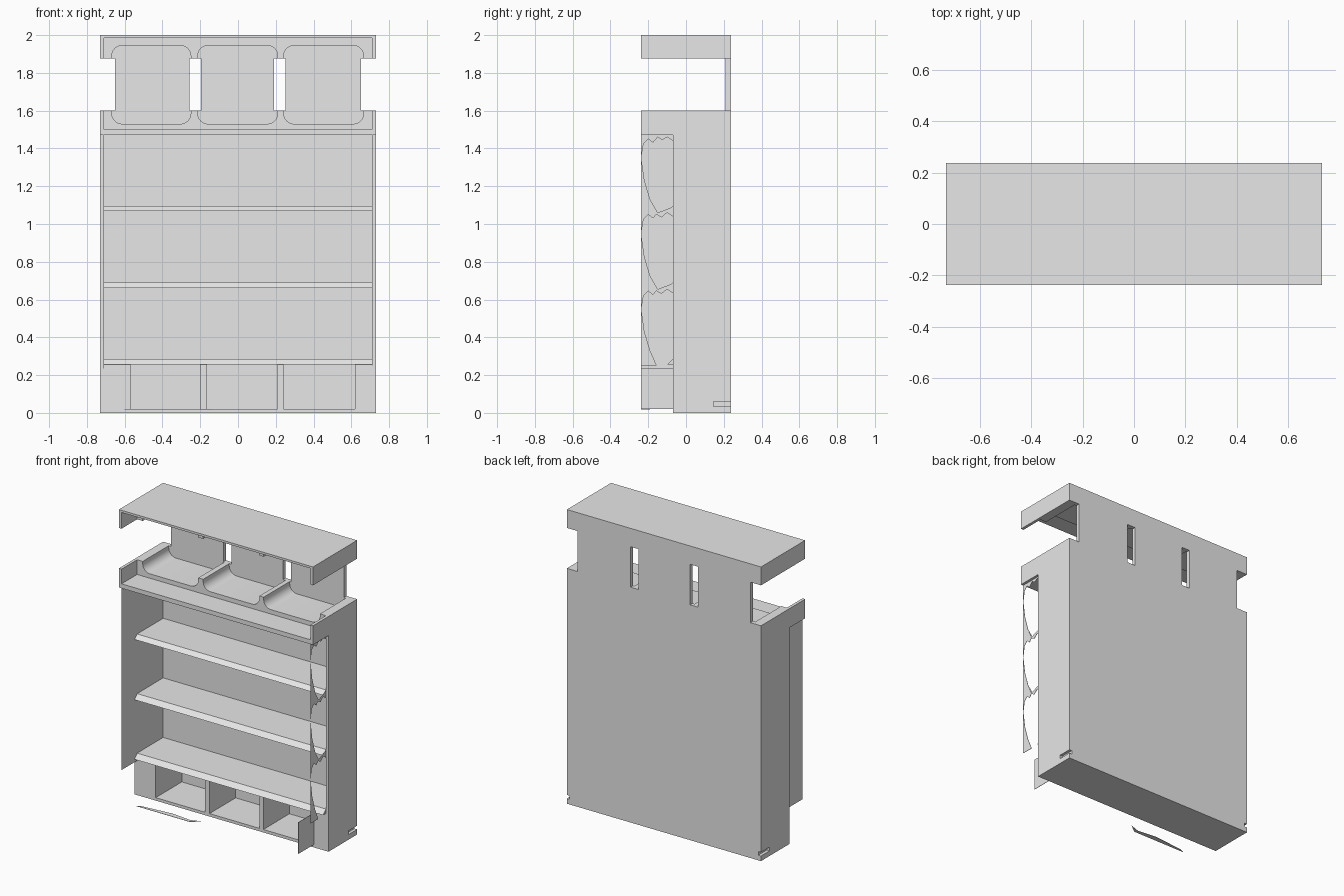
import bpy, bmesh, math

if "Cube" in bpy.data.objects:
    bpy.data.objects.remove(bpy.data.objects["Cube"])

grey = bpy.data.materials.new("light_grey")
grey.use_nodes = True
grey.diffuse_color = (0.8, 0.8, 0.8, 1)
grey.node_tree.nodes["Principled BSDF"].inputs["Base Color"].default_value = (0.8, 0.8, 0.8, 1)

W, IN, F, B = 0.73, 0.71, -0.237, 0.237   # outer and inner half width, front, back
BODY, BACK = -0.07, 0.21                  # body front, inside face of the back
GAP_LOW, GAP_TOP = 1.6, 1.875             # open band in the upper compartment


def prism(name, points, axis, a, b):
    """Extrude a flat outline from a to b along one axis."""
    place = {"x": lambda u, v, d: (d, u, v),
             "y": lambda u, v, d: (u, d, v),
             "z": lambda u, v, d: (u, v, d)}[axis]
    bm = bmesh.new()
    ends = [[bm.verts.new(place(u, v, d)) for u, v in points] for d in (a, b)]
    for ring in ends:
        bm.faces.new(ring)
    n = len(points)
    for i in range(n):
        j = (i + 1) % n
        bm.faces.new((ends[0][i], ends[0][j], ends[1][j], ends[1][i]))
    bmesh.ops.recalc_face_normals(bm, faces=bm.faces)
    mesh = bpy.data.meshes.new(name)
    bm.to_mesh(mesh)
    bm.free()
    mesh.materials.append(grey)
    ob = bpy.data.objects.new(name, mesh)
    bpy.context.collection.objects.link(ob)
    return ob


def box(name, x0, x1, y0, y1, z0, z1):
    return prism(name, [(x0, y0), (x1, y0), (x1, y1), (x0, y1)], "z", z0, z1)


# Side walls: deep at the top, set back below, with a slot near the foot
side = [(BODY, 0), (B, 0), (B, 0.035), (0.145, 0.035), (0.145, 0.06), (B, 0.06),
        (B, GAP_LOW), (F, GAP_LOW), (F, 1.47), (BODY, 1.47)]
for label, s in (("left", 1), ("right", -1)):
    prism(label + "_side_wall", side, "x", s * IN, s * W)
    x0, x1 = sorted((s * IN, s * W))
    box(label + "_top_wall", x0, x1, F, B, GAP_TOP, 2)

# Back, base, upper tray and top
box("back_panel", -IN, IN, BACK, B, 0, GAP_LOW)
box("base", -IN, IN, BODY, BACK, 0, 0.02)
box("tray_floor", -IN, IN, F, BACK, 1.47, 1.5)
box("top_board", -IN, IN, F, B, 1.985, 2)
box("top_back", -IN, IN, BACK, B, GAP_TOP, 1.985)

# Three niche backs with slots between them
for i, (x0, x1) in enumerate([(-0.65, -0.257), (-0.197, 0.19), (0.252, 0.65)]):
    box(f"niche_back_{i + 1}", x0, x1, BACK, B, GAP_LOW, GAP_TOP)


# Niche blocks: a comb outline with rounded corners, below and above the gap
def niche_block(name, outer, floor, edge):
    r = 0.055
    up = 1 if edge > floor else -1
    pts = [(-IN, outer), (-IN, edge)]
    for x0, x1 in [(-0.668, -0.25), (-0.213, 0.21), (0.242, 0.665)]:
        pts.append((x0, edge))
        for cx, start in ((x0 + r, 180), (x1 - r, 270)):
            for k in range(9):
                t = math.radians(start + k * 90 / 8)
                pts.append((cx + r * math.cos(t), floor + up * (r + r * math.sin(t))))
        pts.append((x1, edge))
    pts += [(IN, edge), (IN, outer)]
    ob = prism(name, pts, "y", BODY, BACK)
    bpy.context.view_layer.objects.active = ob
    ob.select_set(True)
    bpy.ops.object.shade_smooth_by_angle(angle=math.radians(30))
    ob.select_set(False)


niche_block("lower_niche_block", 1.5, 1.53, GAP_LOW)
niche_block("upper_niche_block", 1.985, 1.945, GAP_TOP)

# Shelves with a sloping front lip
for i, (low, high) in enumerate([(0.255, 0.285), (0.66, 0.69), (1.07, 1.095)]):
    prism(f"shelf_{i + 1}", [(-0.1, low), (BACK, low), (BACK, high), (BODY, high)],
          "x", -IN, IN)

# Bottom bays: end blocks and dividers
for name, x0, x1 in [("right_end_block", -IN, -0.6), ("divider_1", -0.6, -0.57),
                     ("divider_2", -0.2, -0.165), ("divider_3", 0.21, 0.24),
                     ("left_end_block", 0.62, IN)]:
    box(name, x0, x1, BODY, BACK, 0.02, 0.255)

# Thin front cheeks
box("right_front_cheek", -IN - 0.001, -IN + 0.001, F, BODY, 0.235, 1.47)
box("bay_cheek", 0.619, 0.621, F, BODY, 0.02, 0.235)

# Scalloped slivers on the left front: crest of the arch below, curve of the arch above
crest = [(F, -0.1), (-0.225, -0.025), (-0.2, 0), (-0.175, -0.02), (-0.15, 0.01),
         (-0.125, -0.005), (-0.1, 0.01), (BODY, -0.01)]
sweep = [(BODY, 0.04), (-0.13, -0.015), (-0.155, 0), (-0.19, 0.08), (-0.22, 0.18), (F, 0.3)]
for i, z in enumerate((1.05, 0.645)):
    prism(f"scallop_{i + 1}", [(y, z + d) for y, d in crest + sweep], "x", 0.71, 0.712)
prism("scallop_top", [(y, 1.45 + d) for y, d in crest] + [(BODY, 1.47), (F, 1.47)],
      "x", 0.71, 0.712)
prism("scallop_foot", [(F, 0.25)] + [(y, 0.25 + d) for y, d in sweep[2:]], "x", 0.71, 0.712)

# Loose sliver of floor at the front
prism("floor_sliver", [(-0.6, F), (-0.2, F), (-0.14, -0.19), (-0.21, -0.215),
                       (-0.35, -0.2), (-0.57, -0.222)], "z", 0.018, 0.02)
